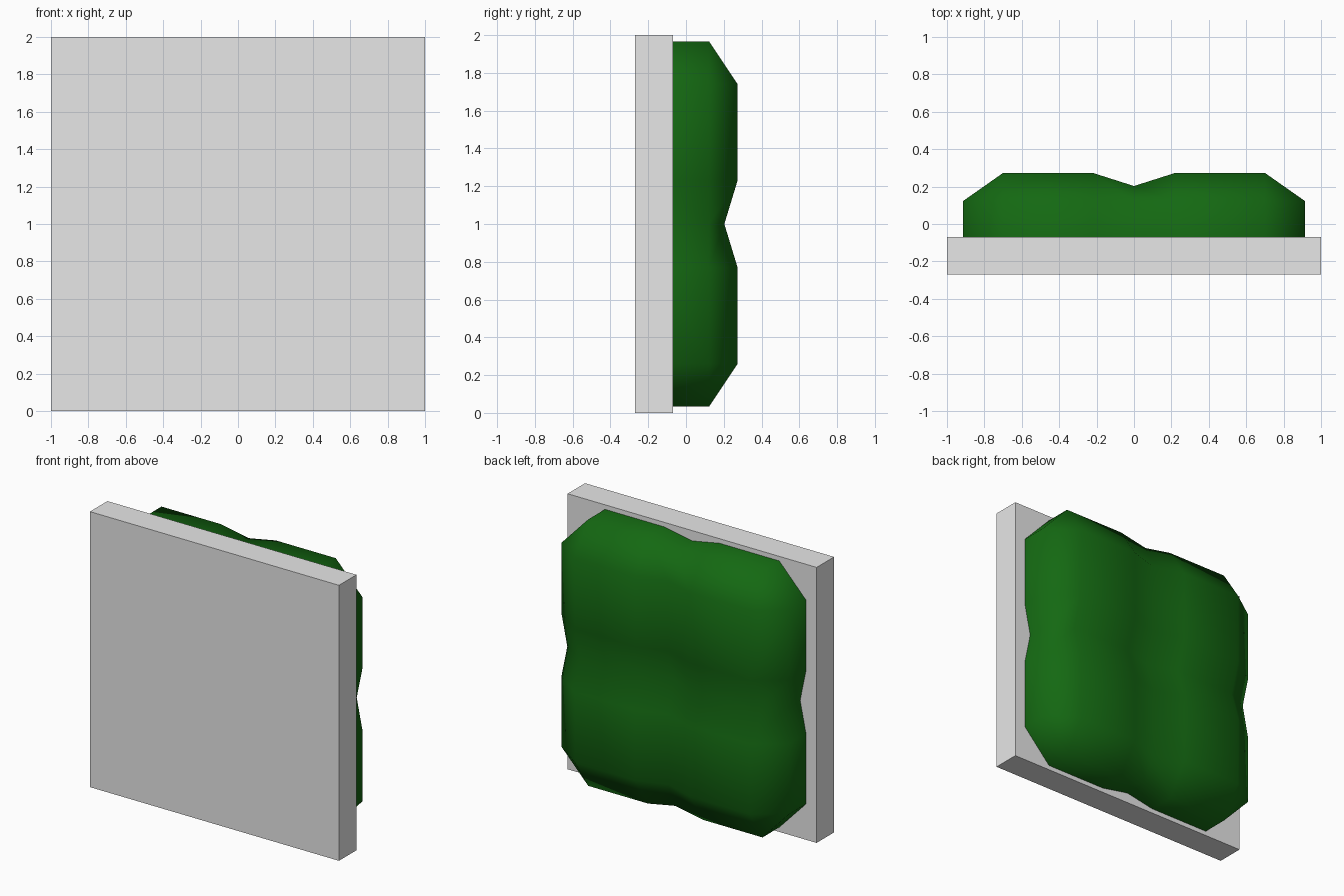
import bpy, bmesh

if "Cube" in bpy.data.objects:
    bpy.data.objects.remove(bpy.data.objects["Cube"])

def material(name, rgb):
    m = bpy.data.materials.new(name)
    m.diffuse_color = (*rgb, 1)
    m.use_nodes = True
    m.node_tree.nodes["Principled BSDF"].inputs["Base Color"].default_value = m.diffuse_color
    return m

def make_object(name, bm, mat, smooth):
    bmesh.ops.recalc_face_normals(bm, faces=bm.faces[:])
    for f in bm.faces:
        f.smooth = smooth
    me = bpy.data.meshes.new(name)
    bm.to_mesh(me)
    bm.free()
    me.materials.append(mat)
    ob = bpy.data.objects.new(name, me)
    bpy.context.collection.objects.link(ob)
    return ob

grey = material("light_grey", (0.8, 0.8, 0.8))
green = material("leaf_green", (0.007, 0.14, 0.006))

# backing panel
bm = bmesh.new()
bmesh.ops.create_cube(bm, size=1)
for v in bm.verts:
    v.co = (v.co.x * 2, v.co.y * 0.2 - 0.17, v.co.z * 2 + 1)
make_object("backing_panel", bm, grey, False)

# foliage cushion: four soft lobes on a coarse grid, centred on z = 1
X = [-0.7, -0.22, 0, 0.22, 0.7]
Z = [-0.74, -0.23, 0, 0.23, 0.74]
N = 5
bm = bmesh.new()
top = [[bm.verts.new((X[i], 0.273 - 0.07 * (i == 2) - 0.07 * (j == 2), 1 + Z[j]))
        for j in range(N)] for i in range(N)]
for i in range(N - 1):
    for j in range(N - 1):
        bm.faces.new((top[i][j], top[i + 1][j], top[i + 1][j + 1], top[i][j + 1]))

# rim loop around the lobes: (grid vertex, x, z), pinched in at the middle of each side
rim = []
for k in range(N):
    rim.append((top[k][0], X[k], 1 - (0.925 if k == 2 else 0.967)))
for k in range(N):
    rim.append((top[4][k], 0.868 if k == 2 else 0.915, 1 + Z[k]))
for k in reversed(range(N)):
    rim.append((top[k][4], X[k], 1 + (0.925 if k == 2 else 0.967)))
for k in reversed(range(N)):
    rim.append((top[0][k], -0.868 if k == 2 else -0.915, 1 + Z[k]))
outer = [bm.verts.new((x, 0.122, z)) for _, x, z in rim]
back = [bm.verts.new((x, -0.12, z)) for _, x, z in rim]
for a in range(len(rim)):
    b = (a + 1) % len(rim)
    inner = [rim[a][0]] if rim[a][0] is rim[b][0] else [rim[b][0], rim[a][0]]
    bm.faces.new([outer[a], outer[b]] + inner)
    bm.faces.new((outer[a], back[a], back[b], outer[b]))
make_object("foliage", bm, green, True)
